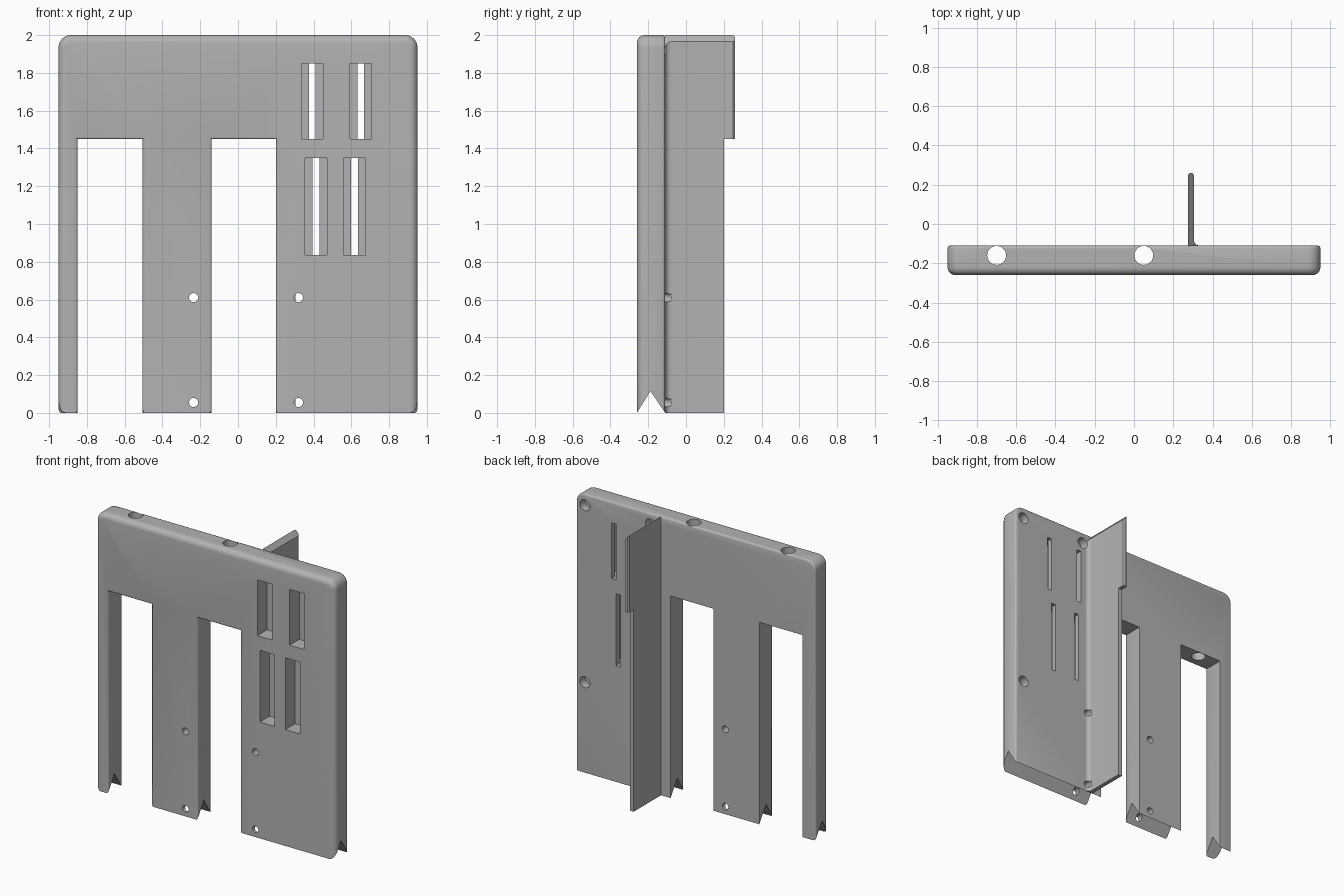
import bpy, bmesh
from math import sin, cos, pi
from mathutils import Vector

if "Cube" in bpy.data.objects:
    bpy.data.objects.remove(bpy.data.objects["Cube"])

GREY = (0.45, 0.45, 0.45, 1)
mat = bpy.data.materials.new("plain grey")
mat.use_nodes = True
mat.diffuse_color = GREY
mat.node_tree.nodes["Principled BSDF"].inputs["Base Color"].default_value = GREY

FRONT, BACK = -0.26, -0.11


def prism(name, points, axis, lo, hi, rounding=None):
    """Extrude a 2D outline along an axis; the outline uses the other two axes in order."""
    def place(p, t):
        c = list(p)
        c.insert(axis, t)
        return Vector(c)
    bm = bmesh.new()
    face = bm.faces.new([bm.verts.new(place(p, lo)) for p in points])
    new = bmesh.ops.extrude_face_region(bm, geom=[face])["geom"]
    shift = place((0, 0), hi - lo)
    bmesh.ops.translate(bm, vec=shift, verts=[g for g in new if isinstance(g, bmesh.types.BMVert)])
    bmesh.ops.recalc_face_normals(bm, faces=bm.faces)
    if rounding:
        rounding(bm)
    mesh = bpy.data.meshes.new(name)
    bm.to_mesh(mesh)
    bm.free()
    mesh.materials.append(mat)
    obj = bpy.data.objects.new(name, mesh)
    bpy.context.collection.objects.link(obj)
    return obj


def box(name, x0, x1, y0, y1, z0, z1):
    return prism(name, [(x0, y0), (x1, y0), (x1, y1), (x0, y1)], 2, z0, z1)


def rod(name, a, b, radius, axis, lo, hi):
    ring = [(a + radius * cos(i * pi / 16), b + radius * sin(i * pi / 16)) for i in range(32)]
    return prism(name, ring, axis, lo, hi)


def cut(targets, cutter):
    for obj in targets:
        mod = obj.modifiers.new("cut", "BOOLEAN")
        mod.operation = "DIFFERENCE"
        mod.solver = "EXACT"
        mod.object = cutter
        bpy.context.view_layer.objects.active = obj
        bpy.ops.object.modifier_apply(modifier=mod.name)
    bpy.data.objects.remove(cutter)


def round_plate(bm):
    def bevel(test, size, segments):
        edges = [e for e in bm.edges if test(*[v.co for v in e.verts])]
        bmesh.ops.bevel(bm, geom=edges, offset=size, segments=segments,
                        profile=0.5, affect="EDGES", clamp_overlap=False)

    def on_rim(a, b, y):
        return abs(a.y - y) < 1e-4 and abs(b.y - y) < 1e-4 and max(a.z, b.z) > 0

    def outer(p):
        return abs(p.x) > 0.94 or p.z > 1.9

    # top corners, then the outer and slot rims
    bevel(lambda a, b: a.z > 1.9 and b.z > 1.9 and abs(a.x - b.x) < 1e-4, 0.065, 8)
    bevel(lambda a, b: on_rim(a, b, FRONT) and outer(a) and outer(b), 0.04, 6)
    bevel(lambda a, b: on_rim(a, b, BACK) and outer(a) and outer(b), 0.014, 3)
    bevel(lambda a, b: on_rim(a, b, FRONT) and not outer(a) and not outer(b), 0.012, 3)


# main plate with two tall slots, left long so the bottom can be trimmed
LOW = -0.2
outline = [(-0.95, LOW), (-0.95, 2), (0.95, 2), (0.95, LOW)]
for left, right in [(-0.14, 0.2), (-0.85, -0.505)]:
    outline += [(right, LOW), (right, 1.45), (left, 1.45), (left, LOW)]
plate = prism("plate", outline, 1, FRONT, BACK, round_plate)

# V groove along the bottom
groove = [(-0.5, -0.5), (-0.5, 0), (FRONT, 0), (-0.188, 0.115), (BACK, 0), (0.5, 0), (0.5, -0.5)]
cut([plate], prism("groove_cutter", groove, 0, -2, 2))

# rear fin with a fillet at its root
X0, X1, R = 0.275, 0.305, 0.03
profile = [(X0, BACK - 0.001), (X0, 0.25), (X0 + 0.008, 0.26), (X1 - 0.008, 0.26), (X1, 0.25)]
profile += [(X1 + R - R * cos(t * pi / 12), BACK + R - R * sin(t * pi / 12)) for t in range(7)]
profile += [(X1 + R, BACK - 0.001)]
fin = prism("rear_fin", profile, 2, 0, 2)
cut([fin], box("step_cutter", 0.2, 0.4, 0.2, 0.4, -0.1, 1.45))
cut([fin], prism("slope_cutter", [(X0, 2), (0.335, 1.93), (0.35, 2.1), (X0, 2.1)], 1, -0.2, 0.4))

# windows: wide front pocket with a narrow slit through the back
for x, z0, z1 in [(0.393, 1.45, 1.85), (0.65, 1.45, 1.85), (0.413, 0.835, 1.35), (0.616, 0.835, 1.35)]:
    cut([plate], box("pocket_cutter", x - 0.058, x + 0.058, -0.4, -0.15, z0, z1))
    cut([plate], box("slit_cutter", x - 0.018, x + 0.018, -0.2, 0, z0, z1))

# vertical rod holes through the top bar
for x in (-0.7, 0.05):
    cut([plate], rod("rod_cutter", x, -0.16, 0.048, 2, 1.3, 2.1))

# small screw holes from the front, ending just inside the fin root
for x in (-0.235, 0.32):
    for z in (0.055, 0.61):
        cut([plate, fin], rod("screw_cutter", x, z, 0.024, 1, -0.4, -0.08))

# blind holes in the back
for x, z in [(0.88, 1.92), (0.36, 1.92), (0.88, 0.65)]:
    cut([plate, fin], rod("blind_cutter", x, z, 0.04, 1, -0.17, -0.07))

for obj in (plate, fin):
    bpy.ops.object.select_all(action="DESELECT")
    obj.select_set(True)
    bpy.context.view_layer.objects.active = obj
    bpy.ops.object.shade_smooth_by_angle(angle=0.6)
